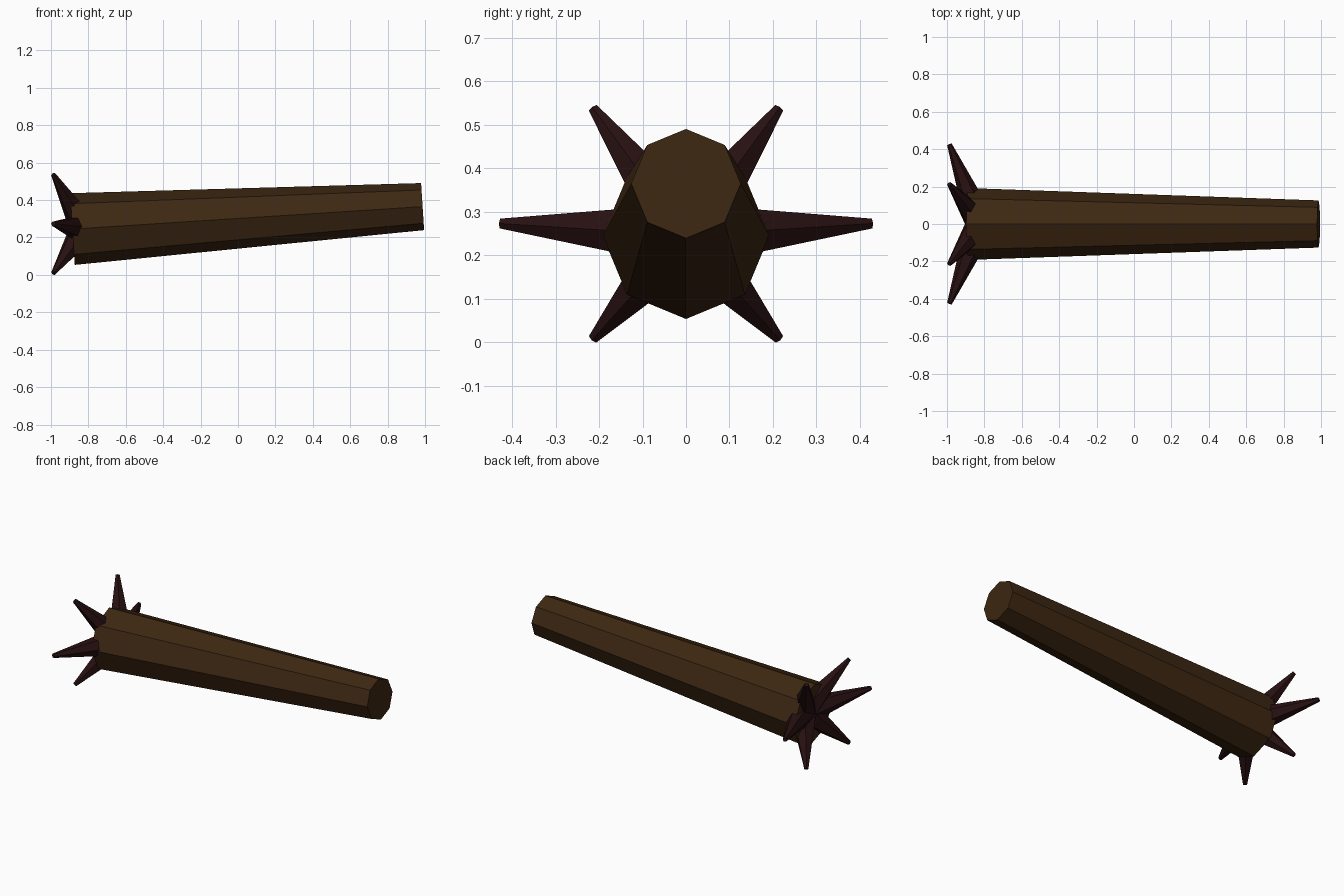
import bpy, bmesh, math
from mathutils import Vector, Matrix

if "Cube" in bpy.data.objects:
    bpy.data.objects.remove(bpy.data.objects["Cube"])


def material(name, rgb):
    m = bpy.data.materials.new(name)
    m.diffuse_color = (*rgb, 1)
    m.use_nodes = True
    m.node_tree.nodes["Principled BSDF"].inputs["Base Color"].default_value = m.diffuse_color
    return m


def tapered(name, start, end, r0, r1, sides, ref, mat):
    """Flat-sided cone from start to end, with one corner turned toward ref."""
    start, end = Vector(start), Vector(end)
    z = (end - start).normalized()
    y = (Vector(ref) - z * z.dot(Vector(ref))).normalized()
    x = y.cross(z)
    frame = Matrix((x, y, z)).transposed().to_4x4()
    frame.translation = (start + end) / 2
    bm = bmesh.new()
    bmesh.ops.create_cone(bm, cap_ends=True, segments=sides, radius1=r0, radius2=r1,
                          depth=(end - start).length, matrix=frame)
    me = bpy.data.meshes.new(name)
    bm.to_mesh(me)
    bm.free()
    me.materials.append(mat)
    ob = bpy.data.objects.new(name, me)
    bpy.context.collection.objects.link(ob)
    return ob


bark = material("brown bark", (0.046, 0.020, 0.0058))
root = material("dark red brown root", (0.021, 0.0052, 0.0058))

# Fallen trunk, slightly raised at the thin end
tapered("trunk", (-0.885, 0, 0.245), (0.987, 0, 0.365), 0.192, 0.126, 8, (0, 0, 1), bark)

# Ring of six roots splaying out of the thick end
for i in range(6):
    a = math.radians(60 * i)
    tip = (-0.987, 0.426 * math.cos(a), 0.273 + 0.305 * math.sin(a))
    tapered(f"root_{i + 1}", (-0.82, 0, 0.246), tip, 0.082, 0.013, 6, (1, 0, 0), root)
